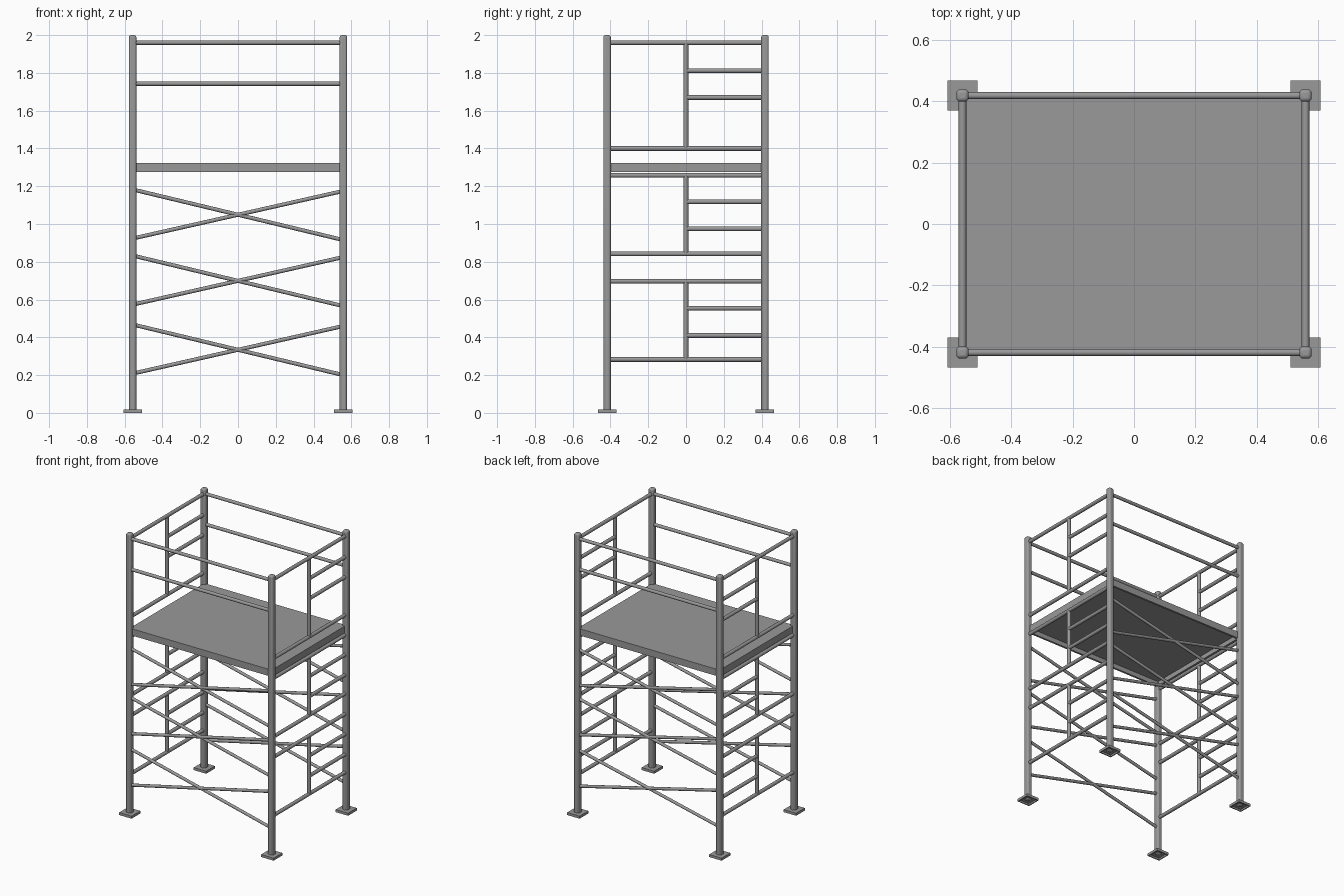
import bpy
import bmesh
from mathutils import Vector

cube = bpy.data.objects.get("Cube")
if cube:
    bpy.data.objects.remove(cube, do_unlink=True)

steel = bpy.data.materials.new("grey steel")
steel.use_nodes = True
GREY = (0.32, 0.32, 0.32, 1)
steel.diffuse_color = GREY
steel.node_tree.nodes["Principled BSDF"].inputs["Base Color"].default_value = GREY

PX, PY = 0.558, 0.418      # post centres
TUBE, BRACE = 0.0125, 0.0105


def finish(obj, name):
    obj.name = name
    obj.data.materials.append(steel)
    return obj


def tube(name, start, end, radius=TUBE):
    """Round tube between two points."""
    a, b = Vector(start), Vector(end)
    bpy.ops.mesh.primitive_cylinder_add(vertices=16, radius=radius, depth=(b - a).length,
                                        location=(a + b) / 2)
    obj = finish(bpy.context.object, name)
    obj.rotation_euler = (b - a).to_track_quat('Z', 'Y').to_euler()
    bpy.ops.object.shade_smooth_by_angle()
    return obj


def tray(name, x, y, half_x, half_y, bottom, top, rim, skin):
    """Slab whose underside is recessed inside a rim."""
    bm = bmesh.new()
    bmesh.ops.create_cube(bm, size=1)
    bmesh.ops.scale(bm, verts=bm.verts, vec=(2 * half_x, 2 * half_y, top - bottom))
    bmesh.ops.translate(bm, verts=bm.verts, vec=(x, y, (top + bottom) / 2))
    under = [f for f in bm.faces if f.normal.z < -0.5]
    bmesh.ops.inset_region(bm, faces=under, thickness=rim)
    inner = bmesh.ops.extrude_face_region(bm, geom=under)
    bmesh.ops.delete(bm, geom=under, context='FACES')
    for v in inner["geom"]:
        if isinstance(v, bmesh.types.BMVert):
            v.co.z = top - skin
    bmesh.ops.recalc_face_normals(bm, faces=bm.faces)
    mesh = bpy.data.meshes.new(name)
    bm.to_mesh(mesh)
    bm.free()
    obj = bpy.data.objects.new(name, mesh)
    bpy.context.collection.objects.link(obj)
    return finish(obj, name)


# Corner posts with rounded edges, standing on foot plates
for sx, side in ((-1, "right"), (1, "left")):
    for sy, end in ((-1, "front"), (1, "back")):
        bpy.ops.mesh.primitive_cube_add(size=1, location=(sx * PX, sy * PY, 1.0025))
        post = finish(bpy.context.object, f"{end}_{side}_post")
        post.scale = (0.04, 0.04, 1.995)
        bpy.ops.object.transform_apply(location=False, rotation=False, scale=True)
        bevel = post.modifiers.new("rounded", 'BEVEL')
        bevel.width, bevel.segments = 0.012, 3
        bpy.ops.object.shade_smooth_by_angle()
        tray(f"{end}_{side}_foot", sx * PX, sy * PY, 0.049, 0.049, 0, 0.018, 0.01, 0.006)

# Working platform
tray("platform", 0, 0, PX, PY, 1.274, 1.322, 0.02, 0.015)

# Ladder frames on both ends: bottom rail, top rail, rung heights
frames = (
    (0.283, 0.697, (0.41, 0.554)),
    (0.842, 1.258, (0.975, 1.118)),
    (1.40, 1.96, (1.67, 1.812)),
)
for x, side in ((-PX, "right"), (PX, "left")):
    for low, high, rungs in frames:
        for z in (low, high):
            tube(f"{side}_end_rail", (x, -PY, z), (x, PY, z))
        tube(f"{side}_ladder_upright", (x, 0, low), (x, 0, high))
        for z in rungs:
            tube(f"{side}_ladder_rung", (x, 0, z), (x, PY, z))

# Guard rails and crossed braces on the long sides
for y, end in ((-PY, "front"), (PY, "back")):
    for z in (1.743, 1.96):
        tube(f"{end}_guard_rail", (-PX, y, z), (PX, y, z), 0.0115)
    for mid in (0.333, 0.698, 1.048):
        tube(f"{end}_falling_brace", (-PX, y, mid + 0.135), (PX, y, mid - 0.133), BRACE)
        tube(f"{end}_rising_brace", (-PX, y, mid - 0.125), (PX, y, mid + 0.127), BRACE)
